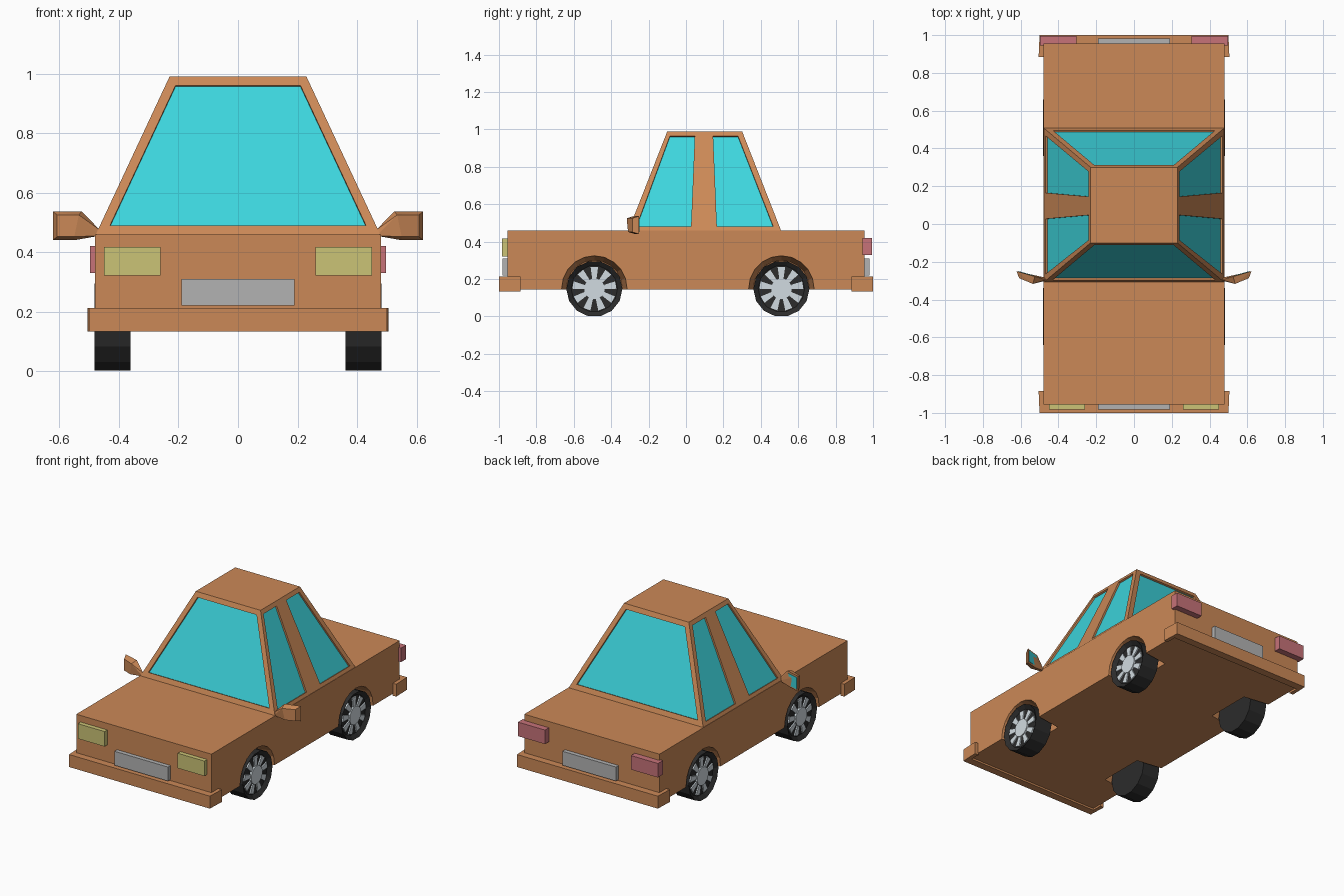
import bpy, bmesh, math
from mathutils import Vector

if "Cube" in bpy.data.objects:
    bpy.data.objects.remove(bpy.data.objects["Cube"])


def material(name, r, g, b):
    m = bpy.data.materials.new(name)
    m.diffuse_color = (r, g, b, 1)
    m.use_nodes = True
    m.node_tree.nodes["Principled BSDF"].inputs["Base Color"].default_value = m.diffuse_color
    return m


PAINT = material("orange_paint", 0.60, 0.25, 0.095)
GLASS = material("teal_glass", 0.047, 0.67, 0.73)
YELLOW = material("yellow_lamp", 0.60, 0.55, 0.18)
RED = material("red_lamp", 0.57, 0.17, 0.19)
RUBBER = material("rubber", 0.025, 0.025, 0.025)
METAL = material("metal", 0.64, 0.71, 0.75)
PLATE = material("plate_grey", 0.45, 0.45, 0.45)


def prism(bm, pts, vec):
    """Closed prism from a loop of points swept along vec; returns the end cap."""
    a = [bm.verts.new(p) for p in pts]
    b = [bm.verts.new(Vector(p) + Vector(vec)) for p in pts]
    bm.faces.new(a[::-1])
    cap = bm.faces.new(b)
    for i in range(len(a)):
        j = (i + 1) % len(a)
        bm.faces.new((a[i], a[j], b[j], b[i]))
    return cap


def frustum(bm, lower, upper):
    a, b = [[bm.verts.new(p) for p in loop] for loop in (lower, upper)]
    bm.faces.new(a[::-1])
    bm.faces.new(b)
    for i in range(len(a)):
        j = (i + 1) % len(a)
        bm.faces.new((a[i], a[j], b[j], b[i]))


def box(bm, x0, x1, y0, y1, z0, z1):
    prism(bm, [(x0, y0, z0), (x1, y0, z0), (x1, y1, z0), (x0, y1, z0)], (0, 0, z1 - z0))


def finish(bm, name, mat=None):
    bmesh.ops.recalc_face_normals(bm, faces=bm.faces)
    me = bpy.data.meshes.new(name)
    bm.to_mesh(me)
    bm.free()
    ob = bpy.data.objects.new(name, me)
    if mat:
        me.materials.append(mat)
    bpy.context.collection.objects.link(ob)
    return ob


def cut(ob, cutter):
    """Boolean-subtract the cutter, apply, and remove it."""
    cutter.hide_render = True
    mod = ob.modifiers.new("cut", 'BOOLEAN')
    mod.operation, mod.solver, mod.object = 'DIFFERENCE', 'EXACT', cutter
    dg = bpy.context.evaluated_depsgraph_get()
    me = bpy.data.meshes.new_from_object(ob.evaluated_get(dg))
    ob.modifiers.clear()
    ob.data = me
    bpy.data.objects.remove(cutter)


def circle(x, y, z, r, n, phase=0.0):
    return [(x, y + r * math.sin(phase + 2 * math.pi * i / n),
             z - r * math.cos(phase + 2 * math.pi * i / n)) for i in range(n)]


WHEELS = [("front", -0.49), ("rear", 0.51)]
SIDES = [("right", 1), ("left", -1)]

# Body with four tapered wheel wells
bm = bmesh.new()
box(bm, -0.48, 0.48, -0.955, 0.955, 0.145, 0.46)
body = finish(bm, "body", PAINT)
bm = bmesh.new()
for _, y in WHEELS:
    for _, s in SIDES:
        frustum(bm, circle(s * 0.31, y, 0.15, 0.15, 20), circle(s * 0.481, y, 0.15, 0.175, 20))
cut(body, finish(bm, "well_cutter"))

# Cabin, with recessed windows
bm = bmesh.new()
Z0, Z1 = 0.455, 0.99
frustum(bm, [(-.48, -.31, Z0), (.48, -.31, Z0), (.48, .51, Z0), (-.48, .51, Z0)],
        [(-.23, -.10, Z1), (.23, -.10, Z1), (.23, .30, Z1), (-.23, .30, Z1)])
cabin = finish(bm, "cabin", PAINT)


def slope(z):
    return (z - Z0) / (Z1 - Z0)


screen = [(-.43, .49), (.43, .49), (.21, .96), (-.21, .96)]
side_front = [(-.265, .48), (.027, .48), (.047, .965), (-.086, .965)]
side_rear = [(.165, .48), (.467, .48), (.278, .965), (.145, .965)]
windows = [
    ("windscreen", [(x, -.31 + .21 * slope(z), z) for x, z in screen], (0, -.535, .21)),
    ("rear_window", [(x, .51 - .21 * slope(z), z) for x, z in screen], (0, .535, .21))]
for side, s in SIDES:
    for label, shape in (("front", side_front), ("rear", side_rear)):
        pts = [(s * (.48 - .25 * slope(z)), y, z) for y, z in shape]
        windows.append((f"{side}_{label}_window", pts, (s * .535, 0, .25)))
cutter = bmesh.new()
for name, pts, n in windows:
    n = Vector(n).normalized()
    prism(cutter, [Vector(p) - n * 0.014 for p in pts], n * 0.034)
    bm = bmesh.new()
    prism(bm, [Vector(p) - n * 0.025 for p in pts], n * 0.014)
    finish(bm, name, GLASS)
cut(cabin, finish(cutter, "window_cutter"))

# Bumpers wrapping round the corners
for label, e in (("front", -1), ("rear", 1)):
    plan = [(-.505, .885), (-.50, 1), (.50, 1), (.505, .885),
            (.478, .885), (.478, .95), (-.478, .95), (-.478, .885)]
    bm = bmesh.new()
    prism(bm, [(x, e * y, 0.133) for x, y in plan], (0, 0, 0.08))
    finish(bm, f"{label}_bumper", PAINT)
    # Blank plate
    bm = bmesh.new()
    box(bm, -.19, .19, e * .95, e * .982, .22, .31)
    finish(bm, f"{label}_plate", PLATE)

for side, s in SIDES:
    # Lamps
    bm = bmesh.new()
    box(bm, s * .26, s * .45, -.983, -.95, .322, .418)
    finish(bm, f"{side}_headlight", YELLOW)
    bm = bmesh.new()
    box(bm, s * .305, s * .497, .945, .995, .33, .42)
    finish(bm, f"{side}_taillight", RED)

    # Door mirror: hull tapering to a stalk, glass facing backwards
    back = [(.525, -.278, .537), (.622, -.25, .537), (.622, -.25, .44), (.55, -.27, .44)]
    front = [(.535, -.317, .525), (.608, -.287, .525), (.608, -.287, .452), (.55, -.31, .452)]
    stalk = [(.465, -.30, .455), (.465, -.285, .455), (.465, -.295, .475)]
    bm = bmesh.new()
    for x, y, z in back + front + stalk:
        bm.verts.new((s * x, y, z))
    bmesh.ops.convex_hull(bm, input=bm.verts)
    bmesh.ops.dissolve_limit(bm, angle_limit=0.03, verts=bm.verts, edges=bm.edges)
    finish(bm, f"{side}_mirror", PAINT)
    bm = bmesh.new()
    mid = sum((Vector(p) for p in back), Vector()) / 4
    pane = [mid.lerp(Vector(p), 0.78) for p in back]
    prism(bm, [(s * p.x, p.y - .004, p.z) for p in pane], (-s * .002, .007, 0))
    finish(bm, f"{side}_mirror_glass", GLASS)

    # Wheels: 14-sided tyre, recessed face, spokes and hub
    for label, y in WHEELS:
        c = 0.148
        bm = bmesh.new()
        cap = prism(bm, circle(s * .362, y, c, .15, 14, math.pi / 14), (s * .121, 0, 0))
        bmesh.ops.recalc_face_normals(bm, faces=bm.faces)
        bmesh.ops.inset_individual(bm, faces=[cap], thickness=.026)
        bmesh.ops.translate(bm, verts=cap.verts, vec=(-s * .02, 0, 0))
        finish(bm, f"{label}_{side}_tyre", RUBBER)
        bm = bmesh.new()
        prism(bm, circle(s * .455, y, c, .058, 14), (s * .022, 0, 0))
        for i in range(9):
            a = 2 * math.pi * (i + .5) / 9
            u = Vector((0, math.sin(a), -math.cos(a)))
            v = Vector((0, math.cos(a), math.sin(a)))
            o = Vector((s * .455, y, c))
            prism(bm, [o + u * r + v * w for r, w in
                       ((.05, -.011), (.116, -.02), (.116, .02), (.05, .011))], (s * .016, 0, 0))
        finish(bm, f"{label}_{side}_wheel_rim", METAL)
